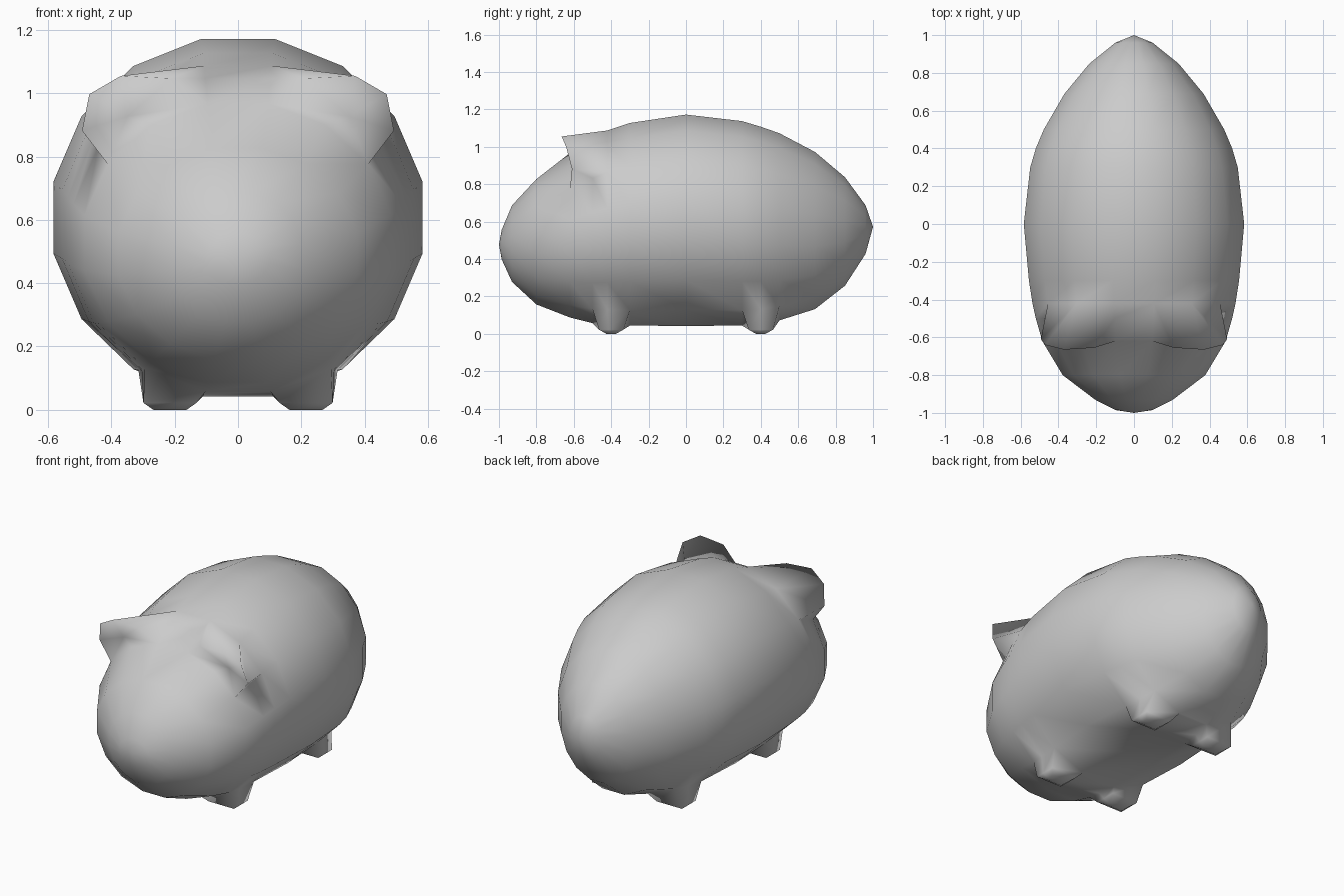
import bpy, bmesh, math
from mathutils import Vector

cube = bpy.data.objects.get("Cube")
if cube:
    bpy.data.objects.remove(cube, do_unlink=True)

SIDES = 16
# Body sections from nose to tail: y, top, bottom, half width
SECTIONS = [
    (-.985, .56, .40, .10), (-.93, .69, .28, .21), (-.80, .83, .16, .385),
    (-.62, .97, .09, .495), (-.50, 1.05, .06, .53), (-.42, 1.09, .052, .548),
    (-.30, 1.13, .047, .567), (0, 1.175, .045, .595), (.30, 1.14, .047, .56),
    (.40, 1.11, .055, .53), (.50, 1.075, .075, .487), (.69, .975, .135, .375),
    (.85, .84, .26, .24), (.96, .69, .43, .10)]
EAR_ROW, FRONT_FOOT_ROW, BACK_FOOT_ROW = 3, 4, 8

bm = bmesh.new()


def section(y, top, bottom, width):
    """Ring of vertices with a flat edge at the top and bottom."""
    mid, ring = (top + bottom) / 2, []
    height = (top - bottom) / 2 / math.cos(math.pi / SIDES)
    for j in range(SIDES):
        a = (j + .5) * math.tau / SIDES
        ring.append(bm.verts.new((width * math.sin(a), y, mid + height * math.cos(a))))
    return ring


# Body loft with pointed ends
rings = [section(*s) for s in SECTIONS]
quads = {}
for i in range(len(rings) - 1):
    for j in range(SIDES):
        k = (j + 1) % SIDES
        quads[i, j] = bm.faces.new((rings[i][j], rings[i][k], rings[i + 1][k], rings[i + 1][j]))
for ring, tip in ((rings[0], (0, -1, .48)), (rings[-1], (0, 1, .575))):
    pole = bm.verts.new(tip)
    for j in range(SIDES):
        bm.faces.new((pole, ring[j], ring[(j + 1) % SIDES]))


def ear(side):
    """Cupped ear pulled out of two faces of the body."""
    def column(j):
        return j if side > 0 else SIDES - 1 - j
    front = [rings[EAR_ROW][column(j)] for j in range(3)]
    back = [rings[EAR_ROW + 2][column(j)] for j in range(3)]
    old = [quads[r, j if side > 0 else SIDES - 2 - j]
           for r in (EAR_ROW, EAR_ROW + 1) for j in range(2)]
    middle = [rings[EAR_ROW + 1][column(j)] for j in (0, 2)]
    bmesh.ops.delete(bm, geom=old, context='FACES')
    rim = [bm.verts.new((side * x, y, z)) for x, y, z in
           ((.21, -.655, 1.05), (.37, -.665, 1.058), (.47, -.64, 1.0), (.493, -.61, .885))]
    cup = bm.verts.new((side * .35, -.585, .93))
    # Outer shell
    bm.faces.new((back[0], back[1], rim[1], rim[0]))
    bm.faces.new((back[1], rim[2], rim[1]))
    bm.faces.new((back[1], back[2], rim[3], rim[2]))
    for m, b, r, f in ((middle[0], back[0], rim[0], front[0]),
                       (middle[1], back[2], rim[3], front[2])):
        bm.faces.new((m, b, r))
        bm.faces.new((m, r, f))
    # Hollow front
    loop = [front[0], *rim, front[2], front[1]]
    for n, v in enumerate(loop):
        bm.faces.new((cup, v, loop[(n + 1) % len(loop)]))


def foot(side, row, y):
    """Short stub extruded down from the belly."""
    j = SIDES // 2 - 2 if side > 0 else SIDES // 2
    faces = [quads[row, j], quads[row + 1, j]]
    for z, scale, depth in ((.025, .8, .65), (.003, .5, .4)):
        geom = bmesh.ops.extrude_face_region(bm, geom=faces)["geom"]
        bmesh.ops.delete(bm, geom=faces, context='FACES_ONLY')
        faces = [g for g in geom if isinstance(g, bmesh.types.BMFace)]
        for v in [g for g in geom if isinstance(g, bmesh.types.BMVert)]:
            outward = 1 if abs(v.co.x) > .215 else -1
            v.co = Vector((side * (.215 + outward * .105 * scale),
                           y + (v.co.y - y) * depth, z))


for side in (1, -1):
    ear(side)
    foot(side, FRONT_FOOT_ROW, -.40)
    foot(side, BACK_FOOT_ROW, .40)

# Rest the feet on the floor
low = min(v.co.z for v in bm.verts)
bmesh.ops.translate(bm, verts=bm.verts, vec=(0, 0, -low))
bmesh.ops.recalc_face_normals(bm, faces=bm.faces)
for f in bm.faces:
    f.smooth = True
mesh = bpy.data.meshes.new("animal_body")
bm.to_mesh(mesh)
bm.free()
body = bpy.data.objects.new("animal_body", mesh)
bpy.context.collection.objects.link(body)

# Plain grey finish
grey = bpy.data.materials.new("plain_grey")
grey.use_nodes = True
color = (.6, .6, .6, 1)
grey.diffuse_color = color
grey.node_tree.nodes["Principled BSDF"].inputs["Base Color"].default_value = color
mesh.materials.append(grey)
